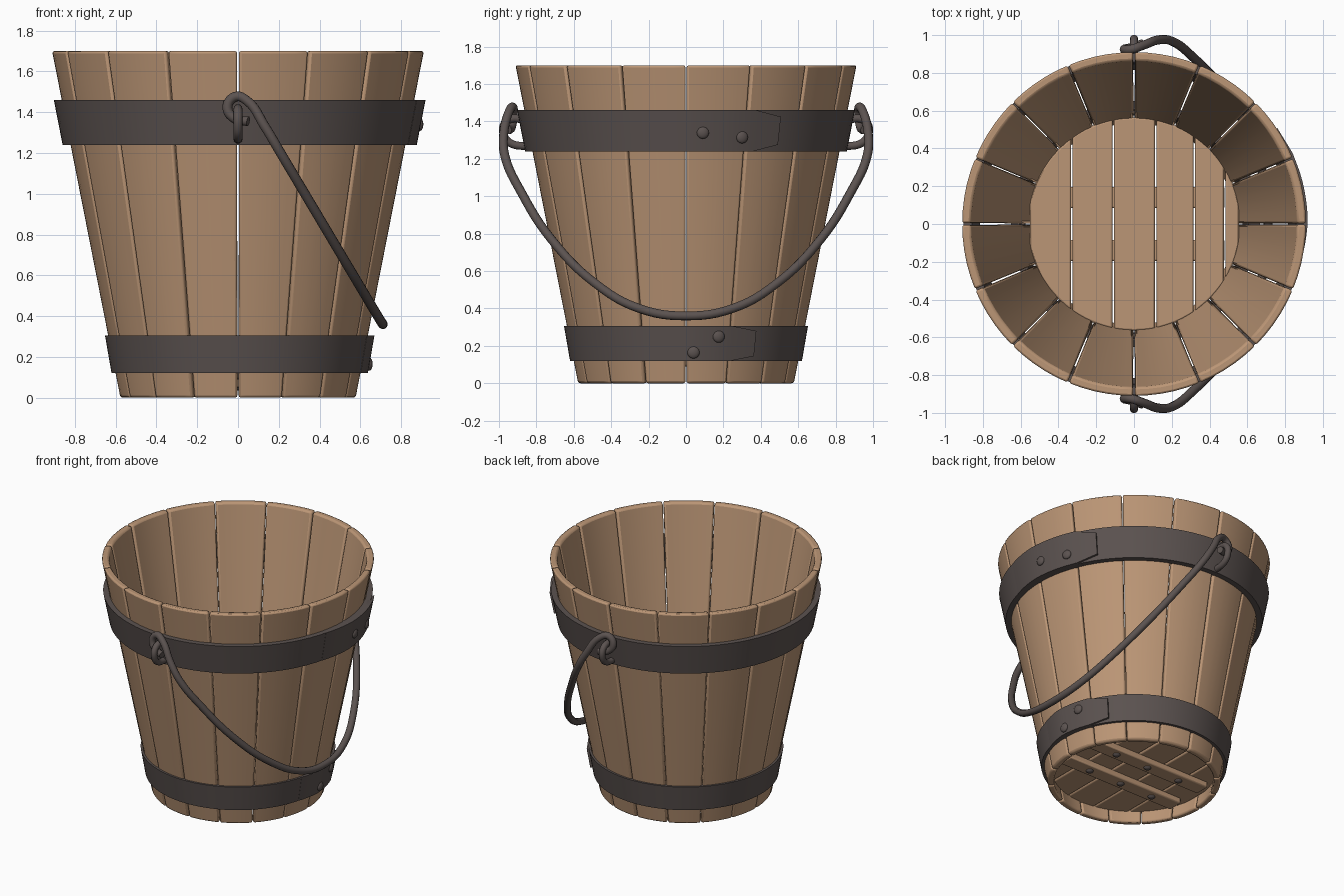
import bpy, bmesh, math, random
from math import sin, cos, asin, sqrt, pi

if "Cube" in bpy.data.objects:
    bpy.data.objects.remove(bpy.data.objects["Cube"])

random.seed(4)


def material(name, rgb):
    m = bpy.data.materials.new(name)
    m.diffuse_color = (*rgb, 1)
    m.use_nodes = True
    m.node_tree.nodes["Principled BSDF"].inputs["Base Color"].default_value = m.diffuse_color
    return m


WOOD = material("tan wood", (0.50, 0.305, 0.18))
IRON = material("dark iron", (0.105, 0.085, 0.08))


def finish(ob, mat, bevel=0.0, angle=35):
    ob.data.materials.clear()
    ob.data.materials.append(mat)
    if bevel:
        b = ob.modifiers.new("soft edges", 'BEVEL')
        b.width, b.segments, b.limit_method = bevel, 2, 'ANGLE'
        b.angle_limit = math.radians(40)
    bpy.ops.object.select_all(action='DESELECT')
    ob.select_set(True)
    bpy.context.view_layer.objects.active = ob
    bpy.ops.object.shade_smooth_by_angle(angle=math.radians(angle))
    return ob


def loft(name, sections, mat, closed=False, bevel=0.0):
    """Skin a row of equal cross-sections, capped at the ends unless closed."""
    bm = bmesh.new()
    rows = [[bm.verts.new(p) for p in s] for s in sections]
    n = len(rows[0])
    for i in range(len(rows) - (0 if closed else 1)):
        a, b = rows[i], rows[(i + 1) % len(rows)]
        for j in range(n):
            k = (j + 1) % n
            bm.faces.new((a[j], a[k], b[k], b[j]))
    if not closed:
        bm.faces.new(rows[0])
        bm.faces.new(rows[-1])
    bmesh.ops.recalc_face_normals(bm, faces=bm.faces)
    me = bpy.data.meshes.new(name)
    bm.to_mesh(me)
    bm.free()
    ob = bpy.data.objects.new(name, me)
    bpy.context.collection.objects.link(ob)
    return finish(ob, mat, bevel)


def polar(a, profile):
    return [(r * cos(a), r * sin(a), z) for r, z in profile]


def rivet(name, loc, scale, turn=0.0):
    bpy.ops.mesh.primitive_uv_sphere_add(segments=12, ring_count=8, radius=1, location=loc, rotation=(0, 0, turn))
    ob = bpy.context.object
    ob.name = name
    ob.scale = scale
    return finish(ob, IRON)


def wire(name, pts, radius):
    """Smooth round rod through the points."""
    cu = bpy.data.curves.new(name, 'CURVE')
    cu.dimensions = '3D'
    cu.bevel_depth, cu.bevel_resolution = radius, 3
    cu.resolution_u, cu.use_fill_caps = 6, True
    sp = cu.splines.new('BEZIER')
    sp.bezier_points.add(len(pts) - 1)
    for bp, p in zip(sp.bezier_points, pts):
        bp.co = p
        bp.handle_left_type = bp.handle_right_type = 'AUTO'
    ob = bpy.data.objects.new(name, cu)
    bpy.context.collection.objects.link(ob)
    bpy.ops.object.select_all(action='DESELECT')
    ob.select_set(True)
    bpy.context.view_layer.objects.active = ob
    bpy.ops.object.convert(target='MESH')
    return finish(bpy.context.object, IRON, angle=50)


# Sixteen tapered staves with narrow gaps
STAVES, H, R0, R1 = 16, 1.70, 0.577, 0.912
for i in range(STAVES):
    g0, g1 = random.uniform(0.003, 0.006), random.uniform(0.003, 0.006)
    a0, a1 = 2 * pi * i / STAVES + g0, 2 * pi * (i + 1) / STAVES - g1
    prof = [(R0 - 0.045, 0), (R0, 0), (R1, H), (R1 - 0.048, H)]
    loft(f"stave_{i + 1}", [polar(a0 + (a1 - a0) * k / 5, prof) for k in range(6)], WOOD, bevel=0.012)

# Floor boards running front to back, trimmed to a disc
RF, Z0, Z1 = 0.565, 0.09, 0.15
edges = [-0.555, -0.33, -0.11, 0.115, 0.32, 0.48, 0.56]
for i, (a, b) in enumerate(zip(edges, edges[1:])):
    secs = []
    for k in range(7):
        x = a + 0.004 + (b - a - 0.008) * k / 6
        y = sqrt(RF * RF - x * x)
        secs.append([(x, -y, Z0), (x, y, Z0), (x, y, Z1), (x, -y, Z1)])
    loft(f"floor_board_{i + 1}", secs, WOOD, bevel=0.01)

# Two battens under the floor, three rivets each
for n, y in (("front", -0.14), ("back", 0.14)):
    secs = [[(x, y - 0.055, 0.05), (x, y + 0.055, 0.05), (x, y + 0.055, Z0 + 0.005), (x, y - 0.055, Z0 + 0.005)]
            for x in (-0.48, 0.48)]
    loft(f"{n}_batten", secs, WOOD, bevel=0.008)
    for k in (-1, 0, 1):
        rivet(f"{n}_batten_rivet_{k + 2}", (0.27 * k, y, 0.05), (0.026, 0.026, 0.016))


# Iron hoops, each with a riveted overlapping end on the right side
def hoop(name, z0, z1, r0, r1, y_cham, y_tip, inset, rivets):
    def rad(z):
        return r0 + (r1 - r0) * (z - z0) / (z1 - z0)
    prof = [(r0 - 0.045, z0), (r0, z0), (r1, z1), (r1 - 0.045, z1)]
    loft(name, [polar(2 * pi * i / 80, prof) for i in range(80)], IRON, closed=True)
    rm = (r0 + r1) / 2
    ac, at, start = asin(y_cham / rm), asin(y_tip / rm), -0.25
    secs = []
    for k in range(13):
        t = k / 12
        a = start + (ac - start) * t if k < 12 else at
        if k == 11:
            a = ac
        lo, hi = (z0, z1) if k < 12 else (z0 + inset, z1 - inset)
        lift = 0.016 * min(1, t * 2.5) + 0.001
        secs.append(polar(a, [(rad(lo) - 0.02, lo), (rad(lo) + lift, lo), (rad(hi) + lift, hi), (rad(hi) - 0.02, hi)]))
    loft(name + "_lap", secs, IRON)
    for i, (y, z) in enumerate(rivets):
        r = rad(z) + 0.016
        a = asin(y / r)
        rivet(f"{name}_rivet_{i + 1}", (r * cos(a), y, z), (0.018, 0.033, 0.033), a)


hoop("upper_hoop", 1.24, 1.46, 0.860, 0.903, 0.36, 0.49, 0.035, [(0.09, 1.34), (0.30, 1.315)])
hoop("lower_hoop", 0.12, 0.305, 0.620, 0.652, 0.24, 0.36, 0.025, [(0.04, 0.165), (0.175, 0.25)])

# Staple eyelets on the front and back of the upper hoop
for n, s in (("front", -1), ("back", 1)):
    pts = [(0.85, 1.40), (0.93, 1.415), (0.972, 1.385), (0.975, 1.33), (0.94, 1.285), (0.84, 1.265)]
    wire(f"{n}_eyelet", [(0, s * y, z) for y, z in pts], 0.022)

# Swinging handle resting against the right side, hooked through both eyelets
hook = [(0.05, 0.955, 1.355), (-0.01, 0.935, 1.365), (-0.052, 0.925, 1.42),
        (-0.015, 0.925, 1.475), (0.045, 0.945, 1.455)]
arm = [(0.975, 1.33), (0.967, 1.21), (0.88, 1.02), (0.72, 0.77), (0.48, 0.53), (0.25, 0.40)]
half = hook + [(0.06 + (1.45 - z) * 0.595, y, z) for y, z in arm]
path = [(x, -y, z) for x, y, z in half] + [(0.71, 0, 0.36)] + half[::-1]
wire("handle", path, 0.024)
